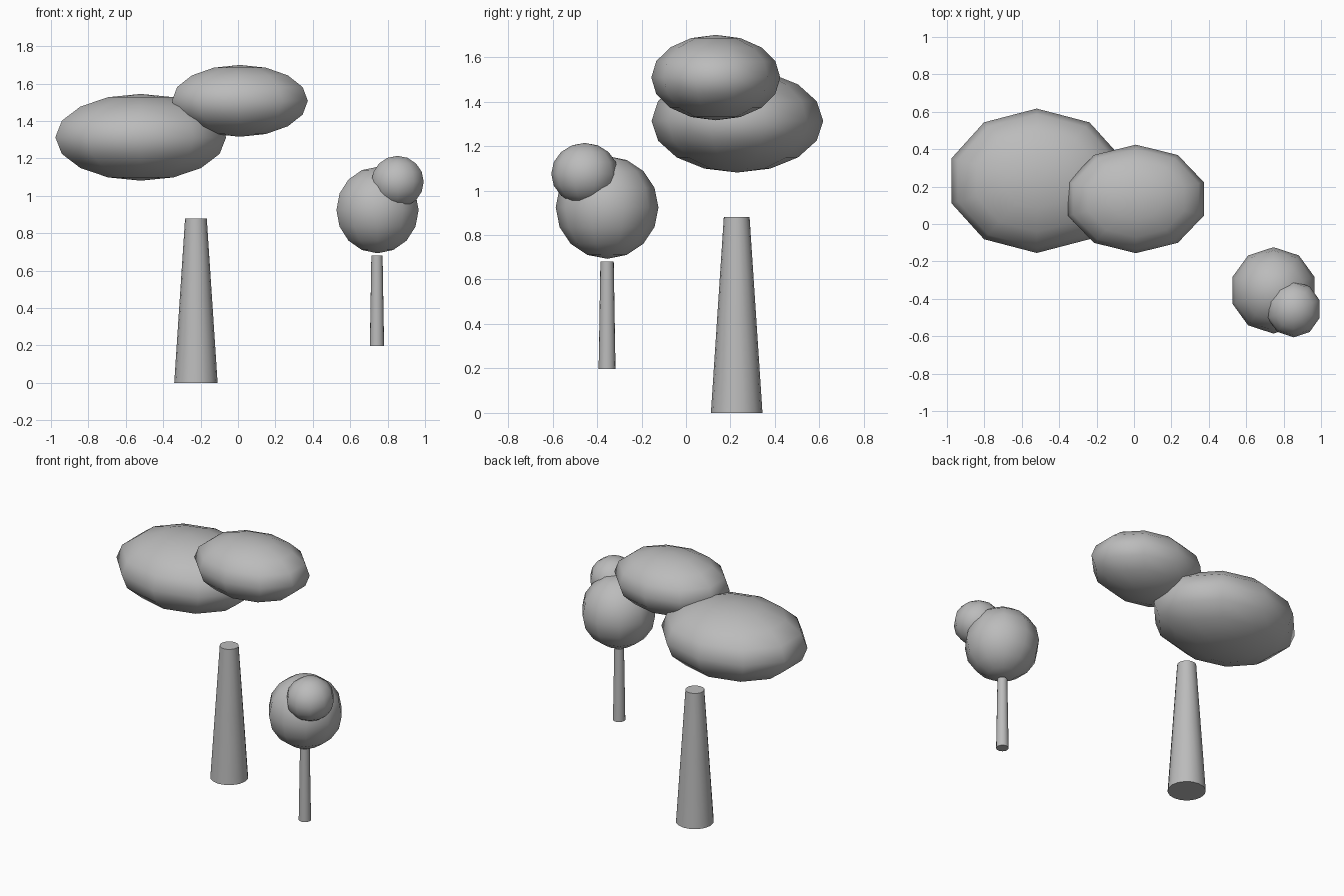
import bpy, bmesh
from mathutils import Matrix, Vector

if "Cube" in bpy.data.objects:
    bpy.data.objects.remove(bpy.data.objects["Cube"], do_unlink=True)

grey = bpy.data.materials.new("plain grey")
grey.use_nodes = True
colour = (0.5, 0.5, 0.5, 1)
grey.diffuse_color = colour
grey.node_tree.nodes["Principled BSDF"].inputs["Base Color"].default_value = colour


def add_object(name, bm, location):
    mesh = bpy.data.meshes.new(name)
    bm.to_mesh(mesh)
    bm.free()
    mesh.materials.append(grey)
    obj = bpy.data.objects.new(name, mesh)
    obj.location = location
    bpy.context.collection.objects.link(obj)
    return obj


def foliage(name, centre, radii):
    """Smooth, coarse ellipsoid of leaves."""
    bm = bmesh.new()
    bmesh.ops.create_uvsphere(bm, u_segments=10, v_segments=8, radius=1)
    bmesh.ops.scale(bm, vec=radii, verts=bm.verts)
    for face in bm.faces:
        face.smooth = True
    return add_object(name, bm, centre)


def trunk(name, base, bottom_radius, top_radius, height, sides=16):
    """Tapered trunk made of two stacked sections, closed at both ends."""
    bm = bmesh.new()
    bmesh.ops.create_cone(bm, cap_ends=True, segments=sides, radius1=bottom_radius,
                          radius2=top_radius, depth=height,
                          matrix=Matrix.Translation((0, 0, height / 2)))
    bmesh.ops.bisect_plane(bm, geom=bm.verts[:] + bm.edges[:] + bm.faces[:],
                           plane_co=Vector((0, 0, height / 2)), plane_no=(0, 0, 1))
    bm.normal_update()
    for face in bm.faces:
        face.smooth = abs(face.normal.z) < 0.9
    for edge in bm.edges:
        edge.smooth = all(f.smooth for f in edge.link_faces)
    return add_object(name, bm, base)


# Large tree
trunk("large_trunk", (-0.225, 0.228, 0), 0.116, 0.058, 0.88)
foliage("large_lower_foliage", (-0.52, 0.231, 1.313), (0.48, 0.386, 0.232))
foliage("large_upper_foliage", (0.01, 0.134, 1.508), (0.382, 0.29, 0.192))

# Small tree
trunk("small_trunk", (0.743, -0.355, 0.198), 0.038, 0.03, 0.482)
foliage("small_lower_foliage", (0.746, -0.355, 0.924), (0.231, 0.231, 0.231))
foliage("small_upper_foliage", (0.853, -0.455, 1.075), (0.147, 0.151, 0.139))
